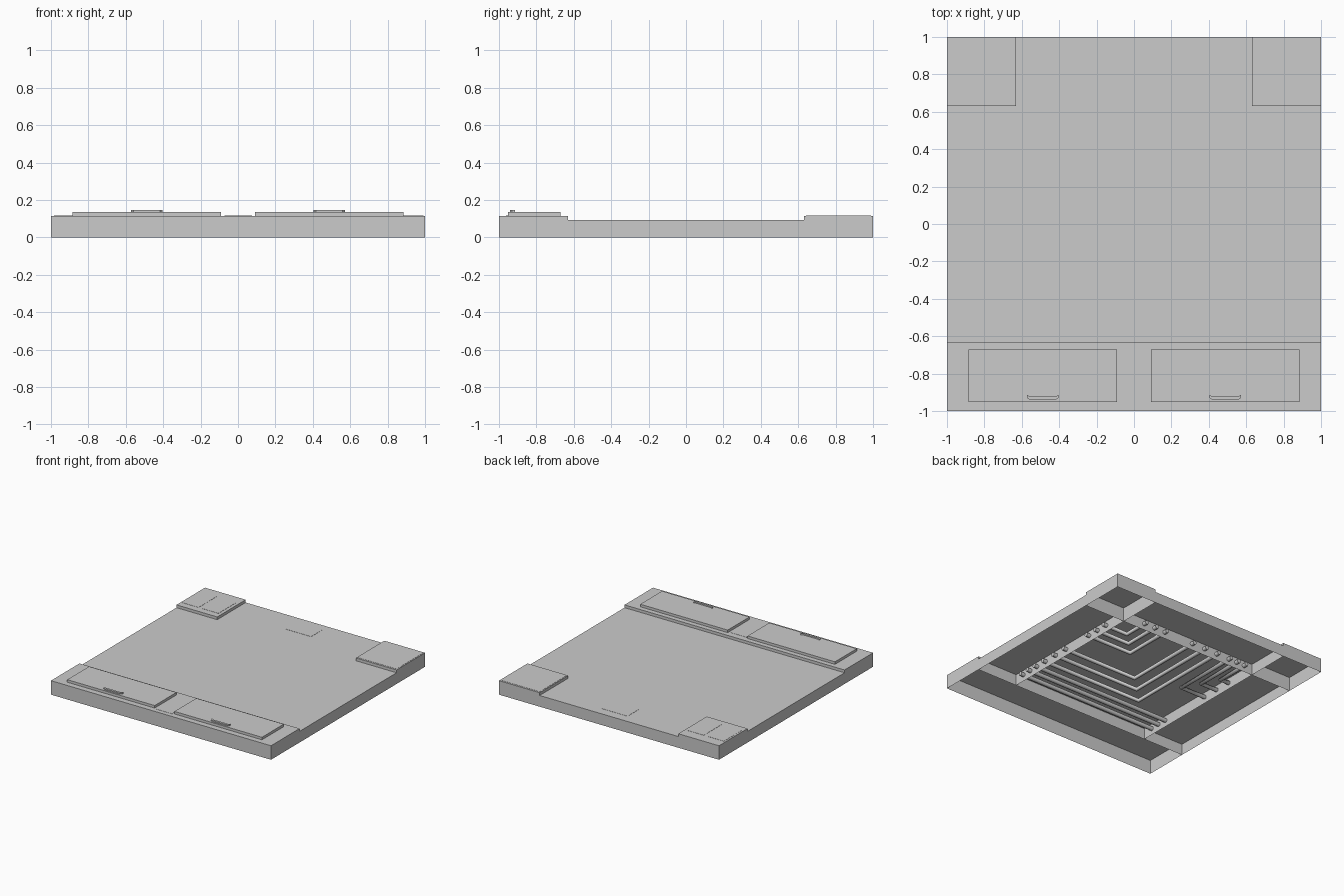
import bpy, bmesh

if "Cube" in bpy.data.objects:
    bpy.data.objects.remove(bpy.data.objects["Cube"])

E = 0.63      # inner edge of raised blocks and of the central bay
DECK = 0.092
BLOCK = 0.115


def prism(name, pts, z0, z1, skip=(), cap=True):
    """Outline raised from z0 to z1, open underneath; skip lists omitted sides."""
    bm = bmesh.new()
    low = [bm.verts.new((x, y, z0)) for x, y in pts]
    top = [bm.verts.new((x, y, z1)) for x, y in pts]
    n = len(pts)
    for i in range(n):
        if i not in skip:
            j = (i + 1) % n
            bm.faces.new((low[i], low[j], top[j], top[i]))
    if cap:
        bm.faces.new(top)
    bmesh.ops.delete(bm, geom=[v for v in bm.verts if not v.link_faces], context='VERTS')
    me = bpy.data.meshes.new(name)
    bm.to_mesh(me)
    bm.free()
    ob = bpy.data.objects.new(name, me)
    bpy.context.collection.objects.link(ob)
    return ob


def rect(x0, x1, y0, y1):
    return [(x0, y0), (x1, y0), (x1, y1), (x0, y1)]


def pipe(name, pts, z=0.05, r=0.017):
    cu = bpy.data.curves.new(name, 'CURVE')
    cu.dimensions = '3D'
    cu.bevel_depth = r
    cu.bevel_resolution = 2
    cu.use_fill_caps = True
    sp = cu.splines.new('POLY')
    sp.points.add(len(pts) - 1)
    for p, (x, y) in zip(sp.points, pts):
        p.co = (x, y, z, 1)
    ob = bpy.data.objects.new(name, cu)
    bpy.context.collection.objects.link(ob)


# Hollow deck shell, stepped around the two rear corner blocks
prism("deck", [(-1, -E), (1, -E), (1, E), (E, E), (E, 1), (-E, 1), (-E, E), (-1, E)],
      0, DECK, skip=(0, 2, 3, 5, 6))

# Raised hollow blocks
prism("front_block", rect(-1, 1, -1, -E), 0, BLOCK)
prism("rear_left_block", rect(-1, -E, E, 1), 0, BLOCK)
prism("rear_right_block", rect(E, 1, E, 1), 0, BLOCK)

# Front hatches with handles
for side, s in (("left", -1), ("right", 1)):
    x0, x1 = sorted((s * 0.09, s * 0.885))
    prism(side + "_hatch", rect(x0, x1, -0.953, -0.67), BLOCK, 0.136)
    c = s * 0.488
    prism(side + "_handle", [(c - 0.07, -0.94), (c + 0.07, -0.94), (c + 0.083, -0.93),
                             (c + 0.085, -0.913), (c + 0.07, -0.922), (c - 0.07, -0.922),
                             (c - 0.085, -0.913), (c - 0.083, -0.93)], 0.136, 0.146)

# Thin inlaid panels
T = 0.0015
prism("front_panel", rect(-0.073, 0.075, -0.963, -0.682), BLOCK, BLOCK + T)
prism("rear_panel", rect(-0.117, 0.115, 0.785, 0.925), DECK, DECK + T)
prism("rear_left_panel_outer", rect(-0.985, -0.838, 0.685, 0.915), BLOCK, BLOCK + T)
prism("rear_left_panel_inner", rect(-0.803, -0.657, 0.685, 0.915), BLOCK, BLOCK + T)
prism("rear_right_panel", rect(0.637, 0.992, 0.642, 0.988), BLOCK, BLOCK + T)

# Walls of the central bay underneath (front wall is shared with the front block)
prism("bay_wall", rect(-E, E, -E, E), 0, DECK, skip=(0,), cap=False)

# Pipes under the deck, poking through the bay walls
OUT = 0.665
for c in (0.43, 0.33, 0.23, -0.04, -0.16, -0.28):          # nested elbows, right rear
    pipe("elbow_pipe", [(OUT, c), (c, c), (c, OUT)])
for i in range(3):                                         # nested elbows, left rear
    x, y = -0.40 - 0.075 * i, 0.08 + 0.14 * i
    pipe("left_elbow_pipe", [(x, OUT), (x, y), (-OUT, y)])
for y in (-0.38, -0.46, -0.54):                            # straight runs
    pipe("straight_pipe", [(OUT, y), (-OUT, y)])
